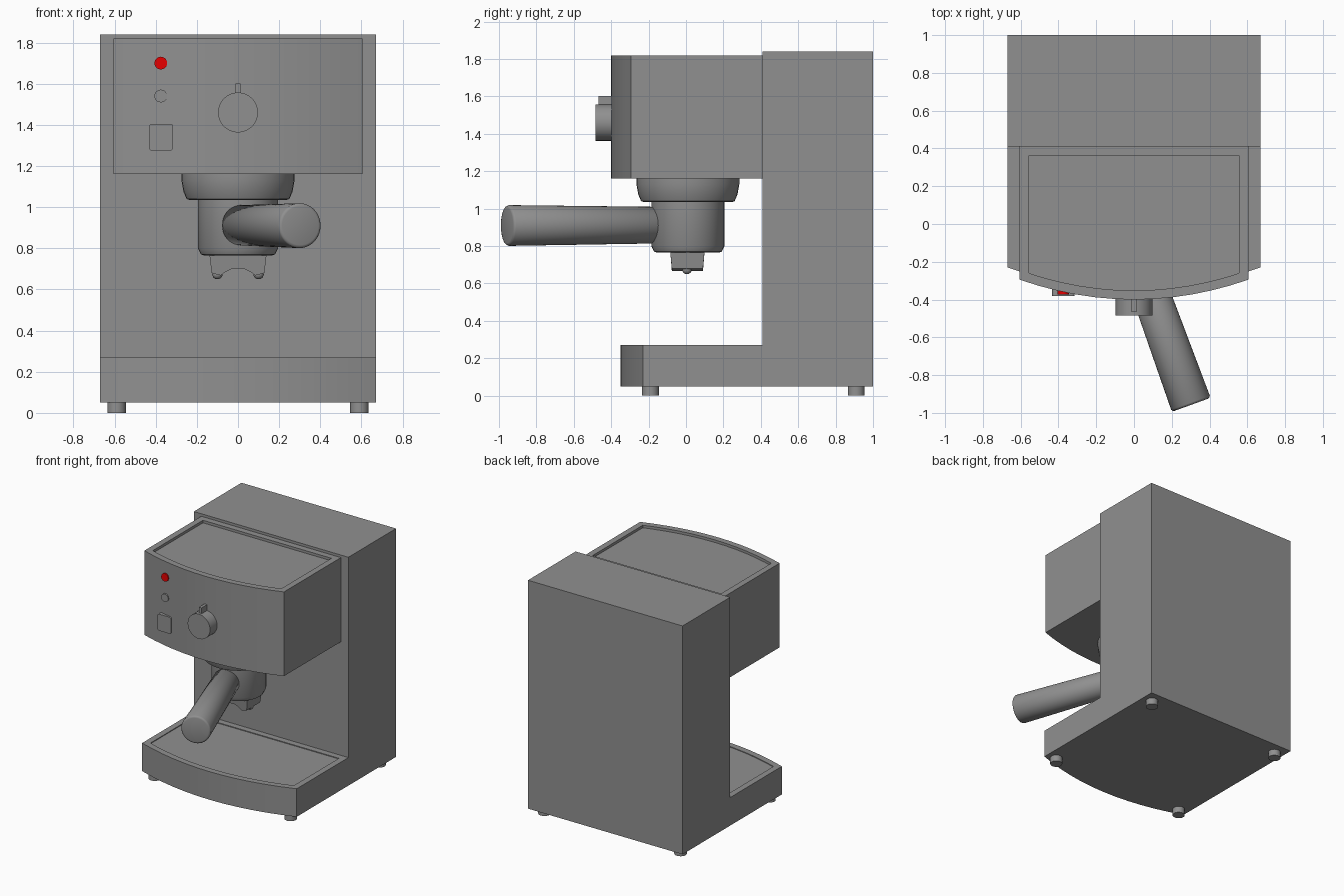
import bpy, bmesh, math
from mathutils import Matrix, Vector

cube = bpy.data.objects.get("Cube")
if cube:
    bpy.data.objects.remove(cube, do_unlink=True)


def material(name, rgb):
    m = bpy.data.materials.new(name)
    m.use_nodes = True
    m.diffuse_color = (*rgb, 1)
    m.node_tree.nodes["Principled BSDF"].inputs["Base Color"].default_value = (*rgb, 1)
    return m


GREY = material("grey casing", (0.28, 0.28, 0.28))
RED = material("red lamp", (0.8, 0.0, 0.0))


def finish(name, bm, mat=GREY, angle=30):
    bmesh.ops.recalc_face_normals(bm, faces=bm.faces)
    mesh = bpy.data.meshes.new(name)
    bm.to_mesh(mesh)
    bm.free()
    mesh.materials.append(mat)
    ob = bpy.data.objects.new(name, mesh)
    bpy.context.collection.objects.link(ob)
    bpy.ops.object.select_all(action="DESELECT")
    ob.select_set(True)
    bpy.context.view_layer.objects.active = ob
    bpy.ops.object.shade_smooth_by_angle(angle=math.radians(angle))
    return ob


def extrude_outline(bm, points, offset):
    face = bm.faces.new([bm.verts.new(p) for p in points])
    new = bmesh.ops.extrude_face_region(bm, geom=[face])["geom"]
    bmesh.ops.translate(bm, vec=offset, verts=[v for v in new if isinstance(v, bmesh.types.BMVert)])
    return [f for f in new if isinstance(f, bmesh.types.BMFace)][0]


def box(name, lo, hi, round_y=0):
    lo, hi = Vector(lo), Vector(hi)
    bm = bmesh.new()
    bmesh.ops.create_cube(bm, size=1, matrix=Matrix.Translation((lo + hi) / 2) @ Matrix.Diagonal((*(hi - lo), 1)))
    if round_y:
        edges = [e for e in bm.edges if abs(e.verts[0].co.y - e.verts[1].co.y) > 1e-4]
        bmesh.ops.bevel(bm, geom=edges, offset=round_y, segments=4, profile=0.5, affect="EDGES")
    return finish(name, bm)


def bowed_block(name, half_width, side_y, middle_y, z0, z1, recess):
    """Block with a bowed front and a shallow tray sunk into the top."""
    steps = 12
    pts = [(half_width, 0.41, z0), (-half_width, 0.41, z0)]
    for i in range(steps + 1):
        t = 2 * i / steps - 1
        pts.append((t * half_width, middle_y + (side_y - middle_y) * t * t, z0))
    bm = bmesh.new()
    top = extrude_outline(bm, pts, (0, 0, z1 - z0))
    bmesh.ops.recalc_face_normals(bm, faces=bm.faces)
    bmesh.ops.inset_region(bm, faces=[top], thickness=0.048, use_even_offset=True)
    rim = bmesh.ops.extrude_face_region(bm, geom=[top])["geom"]
    bmesh.ops.delete(bm, geom=[top], context="FACES")
    bmesh.ops.translate(bm, vec=(0, 0, -recess), verts=[v for v in rim if isinstance(v, bmesh.types.BMVert)])
    return finish(name, bm)


def lathe(name, profile, base, axis=(0, 0, 1), sides=32, mat=GREY, angle=30):
    """Solid of revolution from (radius, height) pairs along an axis."""
    turn = Matrix.Translation(base) @ Vector((0, 0, 1)).rotation_difference(Vector(axis)).to_matrix().to_4x4()
    bm = bmesh.new()
    rings = []
    for r, h in profile:
        rings.append([bm.verts.new(turn @ Vector((r * math.cos(a), r * math.sin(a), h)))
                      for a in (2 * math.pi * i / sides for i in range(sides))])
    for a, b in zip(rings, rings[1:]):
        for i in range(sides):
            j = (i + 1) % sides
            bm.faces.new((a[i], a[j], b[j], b[i]))
    bm.faces.new(rings[0][::-1])
    bm.faces.new(rings[-1])
    return finish(name, bm, mat, angle)


# Casing
box("rear_housing", (-0.67, 0.41, 0.05), (0.67, 1.0, 1.84))
bowed_block("brew_head", 0.605, -0.295, -0.40, 1.16, 1.82, 0.02)
bowed_block("drip_tray_base", 0.67, -0.23, -0.35, 0.05, 0.27, 0.006)

# Feet
for side, x in (("right", -0.59), ("left", 0.59)):
    for place, y in (("front", -0.19), ("rear", 0.91)):
        lathe(f"{place}_{side}_foot", [(0.045, 0), (0.045, 0.06)], (x, y, 0), sides=20)

# Group collar and filter holder
lathe("group_collar", [(0.235, 1.035), (0.25, 1.04), (0.265, 1.075), (0.275, 1.13), (0.275, 1.17)],
      (0, 0.01, 0), sides=40, angle=40)
lathe("filter_holder", [(0.165, 0.765), (0.18, 0.77), (0.195, 0.80), (0.195, 1.05)],
      (0, 0.01, 0), sides=40, angle=40)

# Twin spout with an arched underside
half = [(0.14, 0.78), (0.128, 0.68), (0.085, 0.668), (0.06, 0.685), (0.03, 0.7)]
outline = half + [(-x, z) for x, z in reversed(half)]
bm = bmesh.new()
extrude_outline(bm, [(x, -0.085, z) for x, z in outline], (0, 0.185, 0))
for v in bm.verts:
    if v.co.z < 0.75:
        v.co.y = 0.0075 + (v.co.y - 0.0075) * 0.9
finish("twin_spout", bm)
for side, x in (("right", -0.1), ("left", 0.1)):
    lathe(f"{side}_nozzle", [(0.008, 0), (0.02, 0.008), (0.026, 0.022), (0.02, 0.04)],
          (x, 0.005, 0.65), sides=16, angle=60)

# Handle, swung to one side
start, end = Vector((0.01, -0.15, 0.912)), Vector((0.303, -0.957, 0.91))
length = (end - start).length
lathe("handle", [(0.085, 0), (0.098, 0.015), (0.109, length - 0.012), (0.104, length - 0.003), (0.094, length)],
      start, end - start, sides=40, angle=60)

# Controls
FRONT = (0, -1, 0)
lathe("dial", [(0.097, 0), (0.097, 0.10)], (0, -0.385, 1.46), FRONT, sides=40)
box("dial_pointer", (-0.012, -0.467, 1.5), (0.012, -0.385, 1.602))
lathe("indicator_lamp", [(0.031, 0), (0.031, 0.035)], (-0.375, -0.337, 1.70), FRONT, sides=20, mat=RED)
lathe("round_button", [(0.031, 0), (0.031, 0.035)], (-0.375, -0.337, 1.54), FRONT, sides=20)
box("square_button", (-0.433, -0.38, 1.275), (-0.315, -0.32, 1.405), round_y=0.015)
